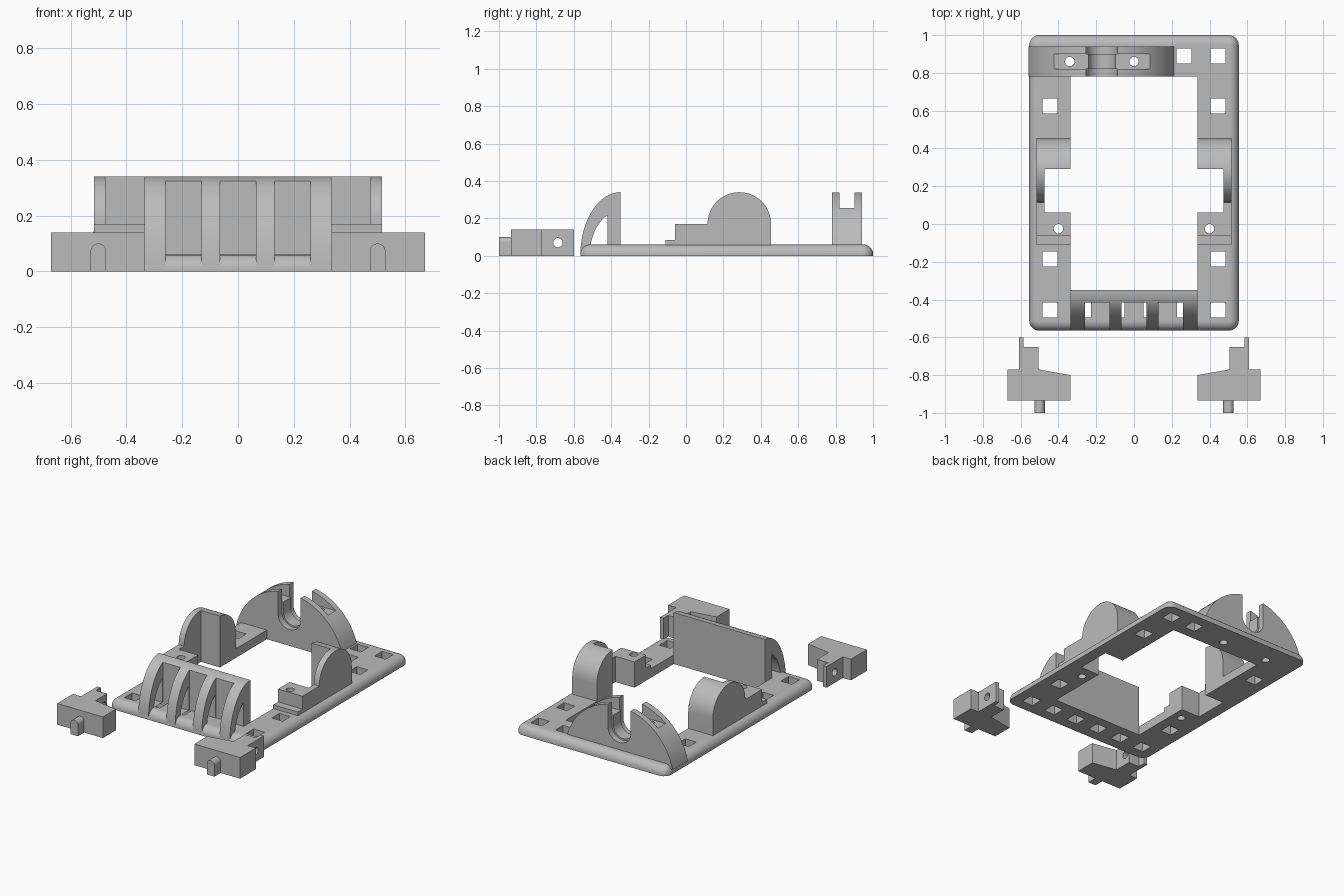
import bpy, bmesh
from math import sin, cos, pi, sqrt, acos

cube = bpy.data.objects.get("Cube")
if cube:
    bpy.data.objects.remove(cube, do_unlink=True)

grey = bpy.data.materials.new("plain grey")
grey.use_nodes = True
grey.diffuse_color = (0.5, 0.5, 0.5, 1)
grey.node_tree.nodes["Principled BSDF"].inputs["Base Color"].default_value = (0.5, 0.5, 0.5, 1)

ORDER = {"x": lambda a, b, d: (d, a, b), "y": lambda a, b, d: (a, d, b), "z": lambda a, b, d: (a, b, d)}


def finish(name, bm):
    bmesh.ops.recalc_face_normals(bm, faces=bm.faces)
    mesh = bpy.data.meshes.new(name)
    bm.to_mesh(mesh)
    bm.free()
    mesh.materials.append(grey)
    ob = bpy.data.objects.new(name, mesh)
    bpy.context.collection.objects.link(ob)
    return ob


def prism(name, pts, axis, lo, hi):
    """Extrude a 2D outline along an axis."""
    bm = bmesh.new()
    face = bm.faces.new([bm.verts.new(ORDER[axis](a, b, lo)) for a, b in pts])
    new = bmesh.ops.extrude_face_region(bm, geom=[face])["geom"]
    move = ORDER[axis](0, 0, hi - lo)
    bmesh.ops.translate(bm, vec=move, verts=[v for v in new if isinstance(v, bmesh.types.BMVert)])
    return finish(name, bm)


def rect(a0, a1, b0, b1):
    return [(a0, b0), (a1, b0), (a1, b1), (a0, b1)]


def arc(ca, cb, ra, rb, start, end, n=24):
    steps = [start + (end - start) * i / n for i in range(n + 1)]
    return [(ca + ra * cos(t), cb + rb * sin(t)) for t in steps]


def circle(ca, cb, r, n=24):
    return arc(ca, cb, r, r, 0, 2 * pi, n)[:-1]


def cut(ob, pts, axis, lo, hi):
    """Subtract a prism from a part."""
    cutter = prism("cutter", pts, axis, lo, hi)
    cutter.hide_render = True
    mod = ob.modifiers.new("cut", "BOOLEAN")
    mod.operation, mod.solver, mod.object = "DIFFERENCE", "EXACT", cutter
    deps = bpy.context.evaluated_depsgraph_get()
    mesh = bpy.data.meshes.new_from_object(ob.evaluated_get(deps))
    ob.modifiers.clear()
    ob.data = mesh
    bpy.data.objects.remove(cutter, do_unlink=True)


# Base plate with rounded corners and rounded upper rim
T = 0.06
plate = prism("base_plate", rect(-0.555, 0.555, -0.565, 1.0), "z", 0, T)
bm = bmesh.new()
bm.from_mesh(plate.data)
upright = [e for e in bm.edges if abs(e.verts[0].co.z - e.verts[1].co.z) > 0.01]
bmesh.ops.bevel(bm, geom=upright, offset=0.055, segments=8, profile=0.5, affect="EDGES")
rim = [e for e in bm.edges if all(v.co.z > T - 0.001 for v in e.verts)]
bmesh.ops.bevel(bm, geom=rim, offset=0.05, segments=8, profile=0.5, affect="EDGES")
bm.to_mesh(plate.data)
bm.free()

# Opening in the plate, with a wider notch on both sides
cut(plate, rect(-0.335, 0.335, -0.35, 0.78), "z", -0.1, 0.2)
cut(plate, rect(-0.475, 0.475, 0.06, 0.29), "z", -0.1, 0.2)

# Square mounting holes
H = 0.04
spots = [(0.445, 0.89), (0.265, 0.89)]
spots += [(s * 0.445, y) for s in (-1, 1) for y in (0.625, -0.185)]
spots += [(-0.445 + 0.178 * i, -0.455) for i in range(6)]
for x, y in spots:
    cut(plate, rect(x - H, x + H, y - H, y + H), "z", -0.1, 0.2)

# Screw holes through the plate
BACK_SCREWS = [(-0.34, 0.86), (0.0, 0.86)]
SIDE_SCREWS = [(-0.4, -0.025), (0.4, -0.025)]
for x, y in BACK_SCREWS + SIDE_SCREWS:
    cut(plate, circle(x, y, 0.025), "z", -0.1, 0.2)

# Back arch: low circular segment with a U slot, a channel and screw holes
CX, CZ, R = -0.17, -0.05, 0.3975
low = 0.03
half = acos(sqrt(R * R - (low - CZ) ** 2) / R)
arch = prism("back_arch", arc(CX, CZ, R, R, half, pi - half, 48), "y", 0.78, 0.94)


def u_slot(r):
    return arc(CX, 0.19, r, r, pi, 2 * pi) + [(CX + r, 0.5), (CX - r, 0.5)]


cut(arch, u_slot(0.072), "y", 0.7, 1.0)
cut(arch, u_slot(0.083), "y", 0.7, 0.82)
cut(arch, u_slot(0.083), "y", 0.90, 1.0)
cut(arch, rect(-0.425, 0.085, 0.82, 0.90), "z", 0.255, 0.5)
for x, y in BACK_SCREWS:
    cut(arch, circle(x, y, 0.025), "z", -0.1, 0.5)

# Front guard: curved ribs in front of an upright wall
YB = -0.35
outer = arc(YB, 0, 0.215, 0.34, pi / 2, pi) + [(YB, 0)]
guard = prism("front_guard", outer, "x", -0.335, 0.335)
tunnel_end = pi - acos(0.07 / 0.165)
tunnel = arc(YB, 0, 0.165, 0.24, tunnel_end, pi - 0.253, 16) + [(-0.42, T)]
cut(guard, tunnel, "x", -0.5, 0.5)
for x in (-0.195, 0, 0.195):
    cut(guard, rect(x - 0.065, x + 0.065, -0.7, -0.415), "z", -0.1, 0.325)
# Clear the foot of the guard over the plate holes
cut(guard, rect(-0.5, 0.5, -0.7, -0.41), "z", -0.1, 0.02)
for x, y in spots[-5:-1]:
    cut(guard, rect(x - H, x + H, y - H, y + H), "z", -0.1, T)

parts = [plate, arch, guard]

for s, side in ((1, "left"), (-1, "right")):
    # Side holder: stepped foot and rounded upright with an inner pocket
    xs = sorted((s * 0.335, s * 0.515))
    outline = [(0.455, 0.03)] + arc(0.285, 0.17, 0.17, 0.17, 0, pi, 32)
    outline += [(-0.06, 0.17), (-0.06, 0.085), (-0.11, 0.085), (-0.11, 0.03)]
    holder = prism(side + "_holder", outline, "x", *xs)
    pocket = sorted((s * 0.2, s * 0.475))
    cut(holder, rect(*pocket, 0.06, 0.29), "z", -0.1, 0.6)
    cut(holder, circle(s * 0.4, -0.025, 0.025), "z", -0.1, 0.6)

    # Loose clamp block with a drilled tongue
    half_outline = [(0.67, -0.935), (0.335, -0.935), (0.335, -0.80), (0.505, -0.77), (0.505, -0.65),
                    (0.585, -0.65), (0.585, -0.60), (0.61, -0.60), (0.61, -0.77), (0.67, -0.77)]
    clamp = prism(side + "_clamp", [(s * x, y) for x, y in half_outline], "z", 0, 0.14)
    cut(clamp, circle(-0.685, 0.07, 0.025), "x", -0.8, 0.8)

    # Round-topped peg on the clamp
    px = s * 0.5
    peg_outline = arc(px, 0.072, 0.028, 0.028, 0, pi, 16) + [(px - 0.028, 0), (px + 0.028, 0)]
    peg = prism(side + "_clamp_peg", peg_outline, "y", -1.0, -0.93)
    parts += [holder, clamp, peg]

# Smooth the curved faces and keep the edges sharp
for ob in bpy.context.selected_objects:
    ob.select_set(False)
for ob in parts:
    ob.select_set(True)
bpy.context.view_layer.objects.active = plate
bpy.ops.object.shade_smooth_by_angle(angle=0.5)
